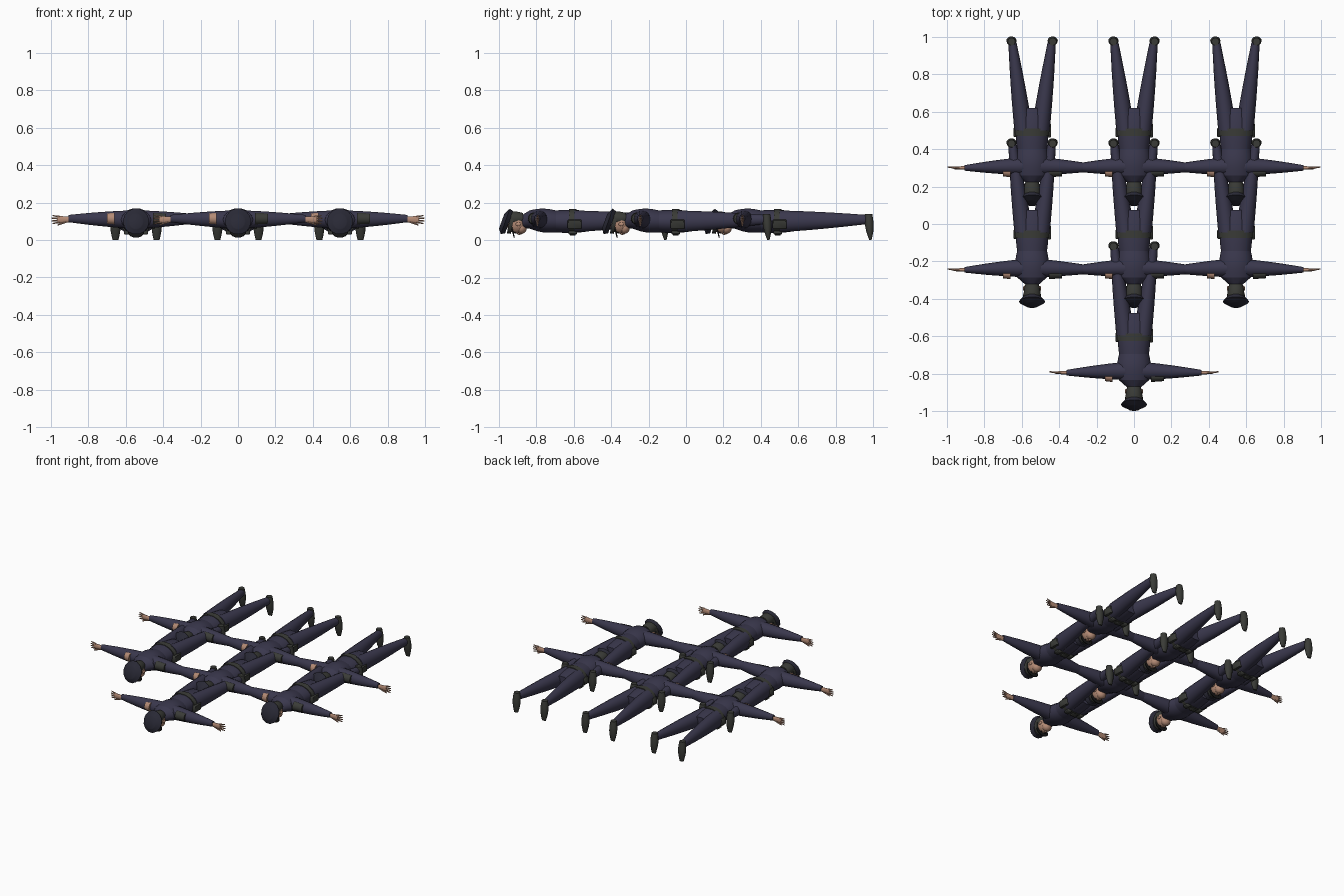
import bpy, bmesh, math
from mathutils import Matrix, Vector

cube = bpy.data.objects.get("Cube")
if cube:
    bpy.data.objects.remove(cube, do_unlink=True)


def material(name, red, green, blue):
    mat = bpy.data.materials.new(name)
    mat.use_nodes = True
    mat.diffuse_color = (red, green, blue, 1)
    shader = mat.node_tree.nodes["Principled BSDF"]
    shader.inputs["Base Color"].default_value = mat.diffuse_color
    shader.inputs["Roughness"].default_value = 0.9
    return mat


NAVY = material("navy cloth", 0.042, 0.039, 0.074)
CAP = material("dark navy cap", 0.022, 0.022, 0.036)
GREY = material("dark grey leather", 0.042, 0.044, 0.038)
SKIN = material("skin", 0.46, 0.26, 0.18)
BLACK = material("black", 0.01, 0.01, 0.01)

# Each person lies face down; rows of three, three and one
COLUMN_GAP = 0.545
ROWS = {0.3: (-1, 0, 1), -0.245: (-1, 0, 1), -0.795: (0,)}
SPOTS = [(column * COLUMN_GAP, y, 0) for y, columns in ROWS.items() for column in columns]
STEPS = 6


def tube(bm, start, end, start_size, end_size, bulge=0, sides=14, mirror=False, lean=0):
    """Tapered elliptical tube, swollen by bulge halfway; lean tilts its rings."""
    start, end = Vector(start), Vector(end)
    span = [abs(value) for value in end - start]
    axis = span.index(max(span))
    across = [k for k in range(3) if k != axis]
    start_size, end_size = Vector(start_size), Vector(end_size)
    for side in ((1, -1) if mirror else (1,)):
        rings = []
        for step in range(STEPS + 1):
            t = step / STEPS
            centre = start.lerp(end, t)
            size = start_size.lerp(end_size, t)
            swell = bulge * math.sin(math.pi * t)
            ring = []
            for corner in range(sides):
                angle = math.tau * corner / sides
                point = centre.copy()
                point[across[0]] += (size.x + swell) * math.cos(angle)
                point[across[1]] += (size.y + swell) * math.sin(angle)
                point.y += lean * (point.z - centre.z)
                point.x *= side
                ring.append(bm.verts.new(point))
            rings.append(ring)
        for low, high in zip(rings, rings[1:]):
            for i in range(sides):
                j = (i + 1) % sides
                bm.faces.new((low[i], low[j], high[j], high[i]))
        bm.faces.new(rings[0])
        bm.faces.new(rings[-1])


def placed(centre, size):
    return Matrix.Translation(centre) @ Matrix.Diagonal((*size, 1))


def ball(bm, centre, radii):
    bmesh.ops.create_uvsphere(bm, u_segments=14, v_segments=10, radius=1,
                              matrix=placed(centre, radii))


def box(bm, centre, size):
    made = bmesh.ops.create_cube(bm, size=1, matrix=placed(centre, size))
    edges = {edge for vert in made["verts"] for edge in vert.link_edges}
    bmesh.ops.bevel(bm, geom=list(edges), offset=min(size) / 5, segments=1, affect='EDGES')


def finish(name, bm, materials, rule=None):
    """Turn a bmesh into one mesh shared by every person."""
    bmesh.ops.recalc_face_normals(bm, faces=bm.faces)
    if rule:
        for face in bm.faces:
            face.material_index = int(rule(face.calc_center_median()))
    mesh = bpy.data.meshes.new(name)
    bm.to_mesh(mesh)
    bm.free()
    for mat in materials:
        mesh.materials.append(mat)
    for number, spot in enumerate(SPOTS, start=1):
        person_part = bpy.data.objects.new(f"{name}_{number}", mesh)
        person_part.location = spot
        bpy.context.collection.objects.link(person_part)
    bpy.ops.object.select_all(action='DESELECT')
    person_part.select_set(True)
    bpy.context.view_layer.objects.active = person_part
    bpy.ops.object.shade_smooth_by_angle(angle=math.radians(45))


# Jacket: collar, chest and skirt
bm = bmesh.new()
collar, shoulders, waist, hem = (0, -0.08, 0.1), (0, -0.04, 0.11), (0, 0.1, 0.1), (0, 0.32, 0.1)
tube(bm, collar, shoulders, (0.035, 0.035), (0.08, 0.05))
tube(bm, shoulders, waist, (0.08, 0.05), (0.08, 0.06), bulge=0.01)
tube(bm, waist, hem, (0.08, 0.06), (0.075, 0.045), bulge=0.01)
finish("jacket", bm, [NAVY])

# Sleeves
bm = bmesh.new()
tube(bm, (0.03, 0.01, 0.11), (0.36, 0, 0.115), (0.05, 0.05), (0.015, 0.02),
     bulge=0.003, mirror=True)
finish("sleeves", bm, [NAVY])

# Hands with fanned fingers and a thumb
bm = bmesh.new()
tube(bm, (0.35, 0, 0.11), (0.42, 0, 0.11), (0.01, 0.015), (0.007, 0.02), mirror=True)
for finger in range(4):
    fan = finger - 1.5
    tube(bm, (0.41, 0, 0.11 + fan / 100), (0.455 - abs(fan) / 200, 0.005, 0.11 + fan / 70),
         (0.006, 0.006), (0.003, 0.003), sides=6, mirror=True)
tube(bm, (0.37, 0, 0.1), (0.42, 0, 0.08), (0.007, 0.008), (0.004, 0.004), sides=6, mirror=True)
finish("hands", bm, [SKIN])

# Shoulder patches, light on the right and dark on the left
bm = bmesh.new()
for outer, inner in ((-0.155, -0.115), (0.16, 0.09)):
    tube(bm, (outer, -0.02, 0.115), (inner, -0.02, 0.115), (0.025, 0.028), (0.03, 0.032))
finish("shoulder_patches", bm, [SKIN, GREY], lambda centre: centre.x > 0)

# Trouser legs
bm = bmesh.new()
tube(bm, (0.045, 0.2, 0.1), (0.105, 0.67, 0.11), (0.05, 0.06), (0.022, 0.025),
     bulge=0.003, mirror=True)
finish("trouser_legs", bm, [NAVY])

# Shoes, toes pointing down
bm = bmesh.new()
tube(bm, (0.11, 0.685, 0), (0.11, 0.675, 0.14), (0.015, 0.006), (0.02, 0.02),
     bulge=0.01, mirror=True)
finish("shoes", bm, [GREY])

# Belt with buckle, holster and pouches
bm = bmesh.new()
tube(bm, (0, 0.17, 0.1), (0, 0.21, 0.1), (0.094, 0.067), (0.096, 0.068))
box(bm, (0, 0.19, 0.03), (0.04, 0.03, 0.01))
box(bm, (0.09, 0.2, 0.085), (0.025, 0.075, 0.05))
box(bm, (-0.09, 0.19, 0.09), (0.02, 0.05, 0.05))
for x in (-0.05, 0.05):
    box(bm, (x, 0.19, 0.04), (0.03, 0.045, 0.02))
finish("belt", bm, [GREY])

# Head with jaw, nose, ears and neck; hair above the ears
bm = bmesh.new()
ball(bm, (0, -0.11, 0.09), (0.042, 0.055, 0.055))
ball(bm, (0, -0.085, 0.065), (0.034, 0.03, 0.032))
ball(bm, (0, -0.095, 0.036), (0.007, 0.013, 0.008))
for x in (-0.042, 0.042):
    ball(bm, (x, -0.1, 0.085), (0.006, 0.015, 0.01))
tube(bm, (0, -0.1, 0.09), (0, -0.06, 0.1), (0.026, 0.028), (0.03, 0.03))
finish("head", bm, [SKIN, GREY], lambda centre: centre.z > 0.1)

# Eyes
bm = bmesh.new()
for x in (-0.016, 0.016):
    ball(bm, (x, -0.12, 0.041), (0.006, 0.004, 0.004))
finish("eyes", bm, [BLACK])

# Hair over the back of the head
bm = bmesh.new()
tube(bm, (0, -0.14, 0.115), (0, -0.075, 0.115), (0.045, 0.04), (0.035, 0.03), bulge=0.003)
finish("hair", bm, [GREY])

# Peaked cap: band, visor and wide tilted crown
band, brow, rim, top = (0, -0.13, 0.09), (0, -0.15, 0.095), (0, -0.17, 0.1), (0, -0.19, 0.1)
bm = bmesh.new()
tube(bm, band, brow, (0.047, 0.058), (0.05, 0.06), lean=0.2)
finish("cap_band", bm, [GREY])
bm = bmesh.new()
tube(bm, (0, -0.135, 0.05), (0, -0.128, 0.05), (0.044, 0.036), (0.046, 0.038), lean=-0.25)
finish("cap_visor", bm, [BLACK])
bm = bmesh.new()
tube(bm, brow, rim, (0.05, 0.06), (0.07, 0.07), lean=0.36)
tube(bm, rim, top, (0.07, 0.07), (0.035, 0.04), lean=0.36)
finish("cap_crown", bm, [CAP])
